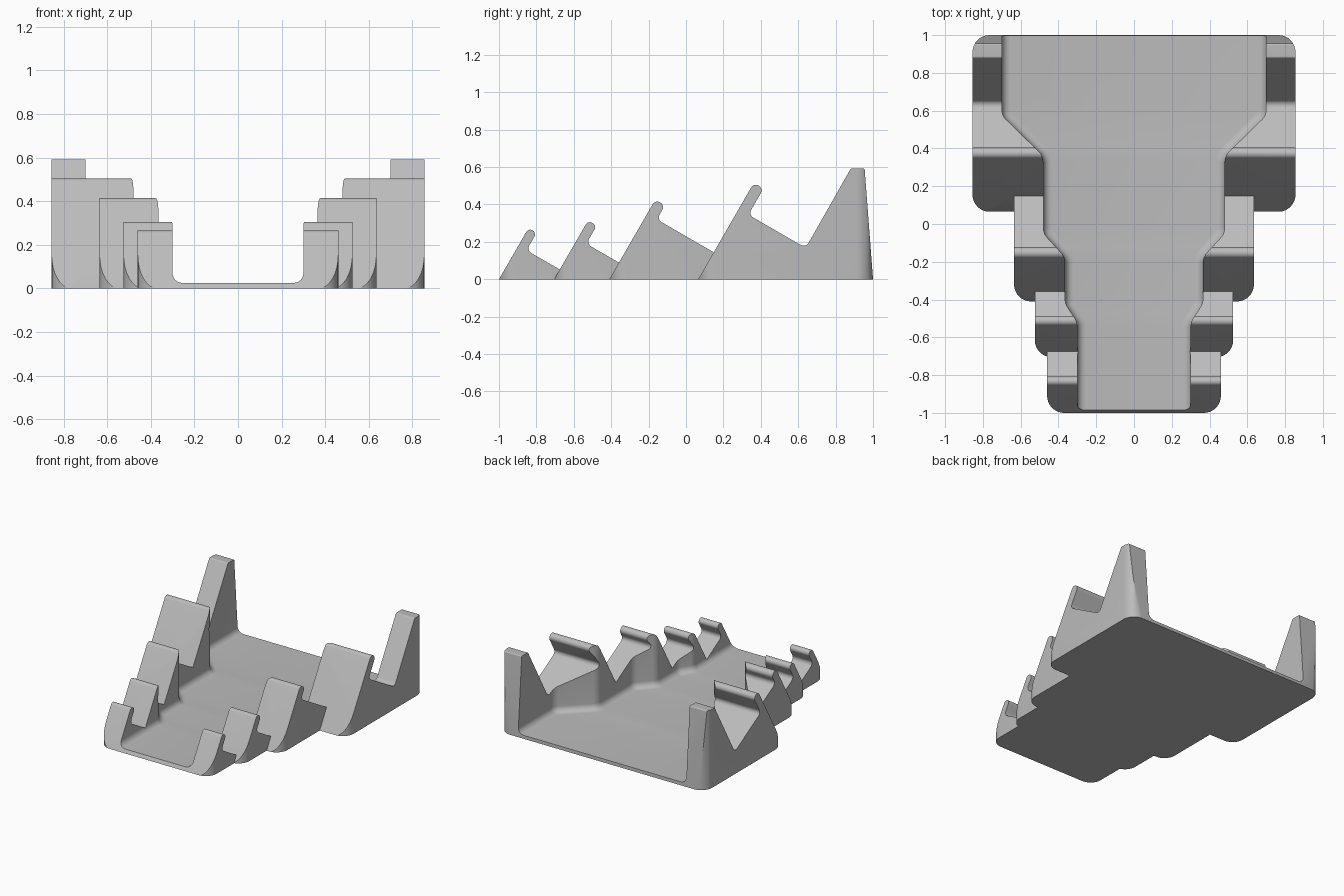
import bpy, bmesh, math
from mathutils import Vector

cube = bpy.data.objects.get("Cube")
if cube:
    bpy.data.objects.remove(cube, do_unlink=True)

grey = bpy.data.materials.new("plain_grey")
grey.use_nodes = True
COLOUR = (0.5, 0.5, 0.5, 1)
grey.diffuse_color = COLOUR
grey.node_tree.nodes["Principled BSDF"].inputs["Base Color"].default_value = COLOUR


def rounded(corners, steps=8):
    """Outline from (a, b, radius) corners, each replaced by an arc."""
    out = []
    for i, (a, b, r) in enumerate(corners):
        p = Vector((a, b))
        if r == 0:
            out.append(p)
            continue
        d1 = (Vector(corners[i - 1][:2]) - p).normalized()
        d2 = (Vector(corners[(i + 1) % len(corners)][:2]) - p).normalized()
        half = d1.angle(d2) / 2
        centre = p + (d1 + d2).normalized() * (r / math.sin(half))
        start = p + d1 * (r / math.tan(half)) - centre
        end = p + d2 * (r / math.tan(half)) - centre
        sweep = start.angle_signed(end)
        for k in range(steps + 1):
            t = -sweep * k / steps
            c, s = math.cos(t), math.sin(t)
            out.append(centre + Vector((start.x * c - start.y * s,
                                        start.x * s + start.y * c)))
    return out


def prism(name, outline, place, push, floor_fillet=0):
    """Extrude an outline; optionally round the edges of its first face."""
    bm = bmesh.new()
    base = bm.faces.new([bm.verts.new(place(p)) for p in outline])
    rim = list(base.edges)
    ext = bmesh.ops.extrude_face_region(bm, geom=[base], use_keep_orig=True)
    bmesh.ops.translate(bm, vec=push,
                        verts=[v for v in ext["geom"] if isinstance(v, bmesh.types.BMVert)])
    bmesh.ops.recalc_face_normals(bm, faces=bm.faces)
    if floor_fillet:
        bmesh.ops.bevel(bm, geom=rim, offset=floor_fillet, segments=6, profile=0.5,
                        affect='EDGES', clamp_overlap=False)
    mesh = bpy.data.meshes.new(name)
    bm.to_mesh(mesh)
    bm.free()
    mesh.materials.append(grey)
    obj = bpy.data.objects.new(name, mesh)
    bpy.context.collection.objects.link(obj)
    return obj


def combine(target, tool, operation):
    mod = target.modifiers.new("cut", 'BOOLEAN')
    mod.object, mod.operation, mod.solver = tool, operation, 'EXACT'
    with bpy.context.temp_override(object=target, active_object=target):
        bpy.ops.object.modifier_apply(modifier=mod.name)
    bpy.data.objects.remove(tool, do_unlink=True)


ALONG = Vector((0.5, math.sqrt(0.75)))      # up the leaning front face
ACROSS = Vector((math.sqrt(0.75), -0.5))    # down the rear shelf


def tier(name, front, back, half_width, top, notch, r, post=False):
    """Leaning hook with a sloping shelf behind it, trimmed to a rounded plan."""
    foot = Vector((front, 0))
    tip = foot + ALONG * ((top - r / 2) / ALONG.y + r)
    inner = foot + ACROSS * 2 * r
    inner += ALONG * ((notch - inner.y) / ALONG.y)
    shelf_drop = ACROSS.y / ACROSS.x
    side = [(*foot, 0), (*tip, r * 0.98), (*(tip + ACROSS * 2 * r), r * 0.98), (*inner, 0.03)]
    if post:
        side += [(0.64, inner.y + (0.64 - inner.x) * shelf_drop, 0.03),
                 (0.881, 0.592, 0.012), (0.955, 0.592, 0.008), (back, 0, 0)]
    else:
        side += [(back, inner.y + (back - inner.x) * shelf_drop, 0), (back, 0, 0)]
    body = prism(name, rounded(side), lambda p: (-1, p.x, p.y), (2, 0, 0))
    rear = 0.09 if post else 0
    w = half_width
    plan = rounded([(-w, front, 0.09), (w, front, 0.09), (w, back, rear), (-w, back, rear)])
    combine(body, prism("plan", plan, lambda p: (p.x, p.y, -0.2), (0, 0, 1.2)), 'INTERSECT')
    return body


# Four stepped tiers, the last carrying the rear posts
stand = tier("stepped_stand", 0.065, 1.0, 0.855, 0.505, 0.345, 0.03, post=True)
for spec in (("third_tier", -0.41, 0.2, 0.635, 0.415, 0.32, 0.03),
             ("second_tier", -0.705, -0.3, 0.525, 0.305, 0.19, 0.027),
             ("first_tier", -1.0, -0.6, 0.46, 0.265, 0.155, 0.025)):
    combine(stand, tier(*spec), 'UNION')

# Central channel that widens toward the back, with a filleted floor
half = [(0.3, -1.3, 0), (0.3, -0.52, 0.08), (0.365, -0.42, 0.08), (0.365, -0.175, 0.08),
        (0.48, -0.05, 0.08), (0.48, 0.36, 0.08), (0.7, 0.575, 0.08), (0.7, 1.3, 0)]
mirror = [(-x, y, r) for x, y, r in reversed(half)]
channel = prism("channel", rounded(half + mirror), lambda p: (p.x, p.y, 0.025),
                (0, 0, 1), floor_fillet=0.045)
combine(stand, channel, 'DIFFERENCE')

# Smooth the arcs, keep the edges crisp
bpy.ops.object.select_all(action='DESELECT')
stand.select_set(True)
bpy.context.view_layer.objects.active = stand
bpy.ops.object.shade_smooth_by_angle(angle=math.radians(30))
